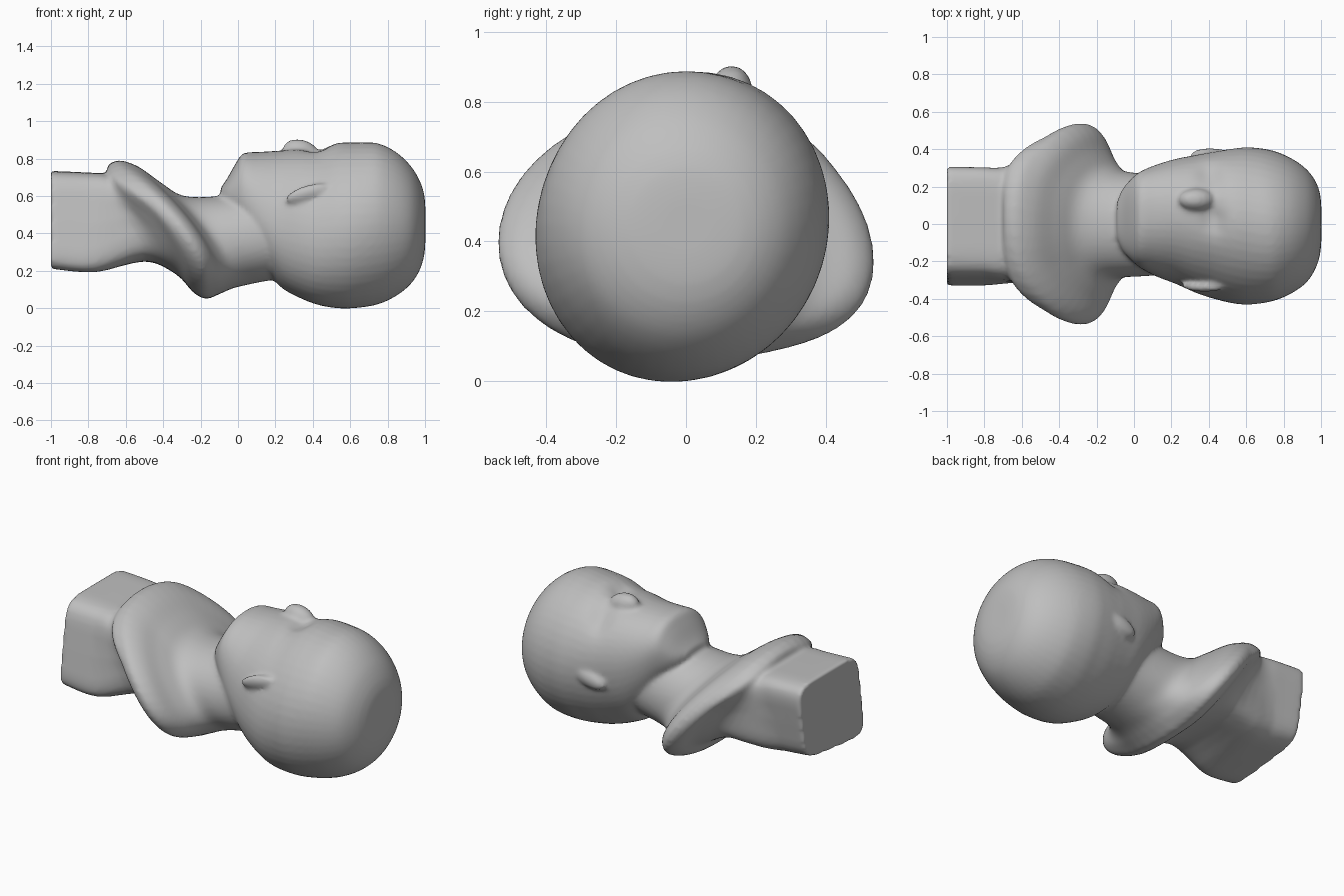
import bpy, bmesh, math
from mathutils import Vector

if "Cube" in bpy.data.objects:
    bpy.data.objects.remove(bpy.data.objects["Cube"])

stone = bpy.data.materials.new("grey stone")
stone.diffuse_color = (0.52, 0.52, 0.52, 1)
stone.use_nodes = True
stone.node_tree.nodes["Principled BSDF"].inputs["Base Color"].default_value = stone.diffuse_color
parts = []


def spline(a, b, c, d, t):
    return 0.5 * (2*b + (c - a)*t + (2*a - 5*b + 4*c - d)*t*t + (3*b - a - 3*c + d)*t**3)


def ramp(v, lo, hi):
    return min(1, max(0, (v - lo) / (hi - lo)))


def loft(name, stations, shape, steps=4, sides=48):
    """Each station: bottom x, bottom z, top x, top z, half width, centre y, squareness."""
    n = len(stations)
    rows = []
    for i in range(n - 1):
        ids = [max(i - 1, 0), i, i + 1, min(i + 2, n - 1)]
        for s in range(steps):
            rows.append([spline(*[stations[k][j] for k in ids], s / steps) for j in range(7)])
    rows.append(stations[-1])
    bm = bmesh.new()
    rings = []
    for xb, zb, xt, zt, w, cy, p in rows:
        ring = []
        for k in range(sides):
            a = 2 * math.pi * k / sides
            c, s = math.cos(a), math.sin(a)
            y = cy + w * math.copysign(abs(c) ** (2 / p), c)
            h = 0.5 + 0.5 * math.copysign(abs(s) ** (2 / p), s)
            ring.append(bm.verts.new(shape(Vector((xb + (xt - xb) * h, y, zb + (zt - zb) * h)))))
        rings.append(ring)
    for r, q in zip(rings, rings[1:]):
        for k in range(sides):
            m = (k + 1) % sides
            bm.faces.new((r[k], r[m], q[m], q[k]))
    bm.faces.new(rings[0])
    bm.faces.new(rings[-1])
    bmesh.ops.recalc_face_normals(bm, faces=bm.faces)
    me = bpy.data.meshes.new(name)
    bm.to_mesh(me)
    bm.free()
    obj = bpy.data.objects.new(name, me)
    bpy.context.collection.objects.link(obj)
    parts.append(obj)
    return obj


def body_shape(co):
    # base leans sideways, its underside rising toward the back
    lean = 1 - ramp(co.x, -0.8, -0.55)
    low = 1 - ramp(co.z, 0.2, 0.6)
    y = co.y
    co.y += 0.14 * (co.z - 0.47) * lean
    co.z += 0.11 * (y + 0.3) * low * lean
    # shoulder tips sweep down and toward the head
    f = max(0, (abs(y) - 0.2) / 0.33) * ramp(co.x, -0.72, -0.57)
    co.x += 0.125 * f ** 1.5
    co.z -= 0.05 * f ** 1.5 + 0.05 * y * f
    return co


# block base flowing into slanted shoulders and the neck
bust = loft("bust", [
    (-1.00, 0.20, -1.00, 0.728, 0.29, -0.01, 6),
    (-0.985, 0.195, -0.985, 0.733, 0.297, -0.01, 6),
    (-0.76, 0.18, -0.74, 0.722, 0.297, -0.01, 6),
    (-0.50, 0.25, -0.70, 0.72, 0.325, 0, 4),
    (-0.33, 0.18, -0.70, 0.745, 0.43, 0, 2.6),
    (-0.24, 0.085, -0.69, 0.77, 0.515, 0, 2.1),
    (-0.17, 0.05, -0.63, 0.79, 0.538, 0, 2.05),
    (-0.10, 0.075, -0.53, 0.755, 0.485, 0, 2.05),
    (-0.03, 0.105, -0.41, 0.67, 0.375, 0, 2.1),
    (0.05, 0.125, -0.29, 0.60, 0.295, 0, 2.1),
    (0.15, 0.145, -0.10, 0.60, 0.275, -0.005, 2.1),
    (0.30, 0.17, 0.10, 0.64, 0.265, -0.005, 2.1),
], body_shape)


def face_shape(co):
    # shallow hollows on either side of the nose bridge
    if co.z > 0.6:
        for ex, ey in ((0.42, -0.02), (0.40, 0.22)):
            d = ((co.x - ex) / 0.06) ** 2 + ((co.y - ey) / 0.07) ** 2
            co.z -= 0.03 * math.exp(-d)
    # face turned a little to one side
    co.y += 0.14 * (co.z - 0.45) * (1 - ramp(co.x, 0.4, 0.75))
    return co


# head from chin to crown
loft("head", [
    (-0.085, 0.58, -0.095, 0.64, 0.10, 0.0, 2.2),
    (-0.06, 0.53, -0.06, 0.69, 0.165, 0.0, 2.2),
    (-0.01, 0.46, -0.01, 0.778, 0.22, 0, 2.3),
    (0.04, 0.39, 0.03, 0.828, 0.255, 0, 2.3),
    (0.12, 0.25, 0.11, 0.835, 0.293, 0.005, 2.2),
    (0.22, 0.12, 0.22, 0.842, 0.328, 0.01, 2.15),
    (0.33, 0.055, 0.33, 0.852, 0.363, 0, 2.1),
    (0.43, 0.017, 0.43, 0.857, 0.39, -0.005, 2.05),
    (0.53, 0.0, 0.53, 0.883, 0.412, -0.01, 2),
    (0.62, 0.0, 0.62, 0.886, 0.42, -0.01, 2),
    (0.74, 0.018, 0.74, 0.883, 0.403, -0.01, 2),
    (0.84, 0.062, 0.84, 0.838, 0.362, -0.01, 2),
    (0.92, 0.125, 0.92, 0.765, 0.305, -0.01, 2),
    (0.97, 0.20, 0.97, 0.685, 0.235, -0.005, 2),
    (0.995, 0.28, 0.995, 0.61, 0.16, 0, 2),
    (1.002, 0.36, 1.002, 0.53, 0.08, 0, 2),
], face_shape)


def lump(name, loc, size, rot):
    bpy.ops.mesh.primitive_uv_sphere_add(segments=20, ring_count=12, radius=1,
                                         location=loc, rotation=[math.radians(a) for a in rot])
    obj = bpy.context.object
    obj.name = name
    obj.scale = size
    parts.append(obj)


# nose and small flat ears
lump("nose", (0.335, 0.13, 0.835), (0.10, 0.06, 0.066), (0, 14, 0))
lump("right_ear", (0.38, -0.325, 0.61), (0.13, 0.035, 0.05), (25, -15, 0))
lump("left_ear", (0.41, 0.37, 0.44), (0.11, 0.035, 0.05), (-8, -15, 0))

# fuse the parts into one carved piece with soft seams
bpy.ops.object.select_all(action='DESELECT')
for obj in parts:
    obj.select_set(True)
bpy.context.view_layer.objects.active = bust
bpy.ops.object.join()
fuse = bust.modifiers.new("fuse", 'REMESH')
fuse.mode = 'VOXEL'
fuse.voxel_size = 0.014
soften = bust.modifiers.new("soften", 'SMOOTH')
soften.factor = 0.5
soften.iterations = 5
for name in ("fuse", "soften"):
    bpy.ops.object.modifier_apply(modifier=name)
bust.data.materials.clear()
bust.data.materials.append(stone)
bpy.ops.object.shade_smooth_by_angle(angle=math.radians(50))
